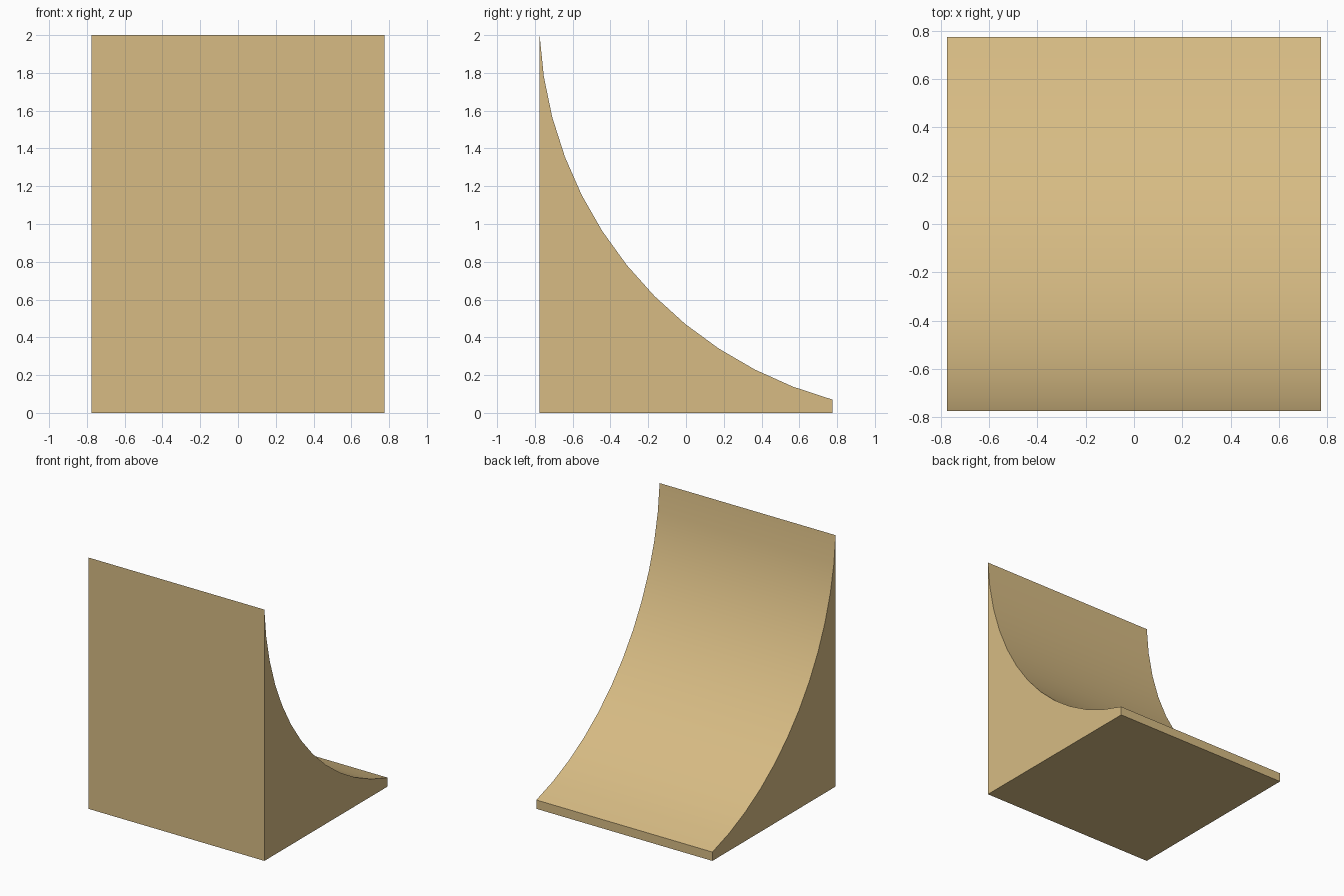
import bpy, bmesh, math

if "Cube" in bpy.data.objects:
    bpy.data.objects.remove(bpy.data.objects["Cube"])

HALF = 0.775                      # half width and half depth
R, CY, CZ = 2.102, 1.325, 2.099   # arc of the curved face
START, STEP, SEGMENTS = 182.7, 6.01, 12

sand = bpy.data.materials.new("sand tan")
sand.diffuse_color = (0.68, 0.50, 0.23, 1)
sand.use_nodes = True
sand.node_tree.nodes["Principled BSDF"].inputs["Base Color"].default_value = sand.diffuse_color

# side profile: base and a concave arc from the top edge to the low lip
profile = [(HALF, 0), (-HALF, 0)]
for i in range(SEGMENTS + 1):
    a = math.radians(START + STEP * i)
    y, z = CY + R * math.cos(a), CZ + R * math.sin(a)
    if i == 0:
        y, z = -HALF, 2.0
    if i == SEGMENTS:
        y = HALF
    profile.append((y, z))

# extrude the profile across the width
bm = bmesh.new()
face = bm.faces.new([bm.verts.new((-HALF, y, z)) for y, z in profile])
ext = bmesh.ops.extrude_face_region(bm, geom=[face], use_keep_orig=True)
bmesh.ops.translate(bm, vec=(2 * HALF, 0, 0),
                    verts=[g for g in ext["geom"] if isinstance(g, bmesh.types.BMVert)])
bmesh.ops.recalc_face_normals(bm, faces=bm.faces)
mesh = bpy.data.meshes.new("curved_ramp")
bm.to_mesh(mesh)
bm.free()
mesh.materials.append(sand)

ramp = bpy.data.objects.new("curved_ramp", mesh)
bpy.context.collection.objects.link(ramp)

# smooth curve, sharp outer edges
bpy.context.view_layer.objects.active = ramp
ramp.select_set(True)
bpy.ops.object.shade_smooth_by_angle(angle=math.radians(30))
